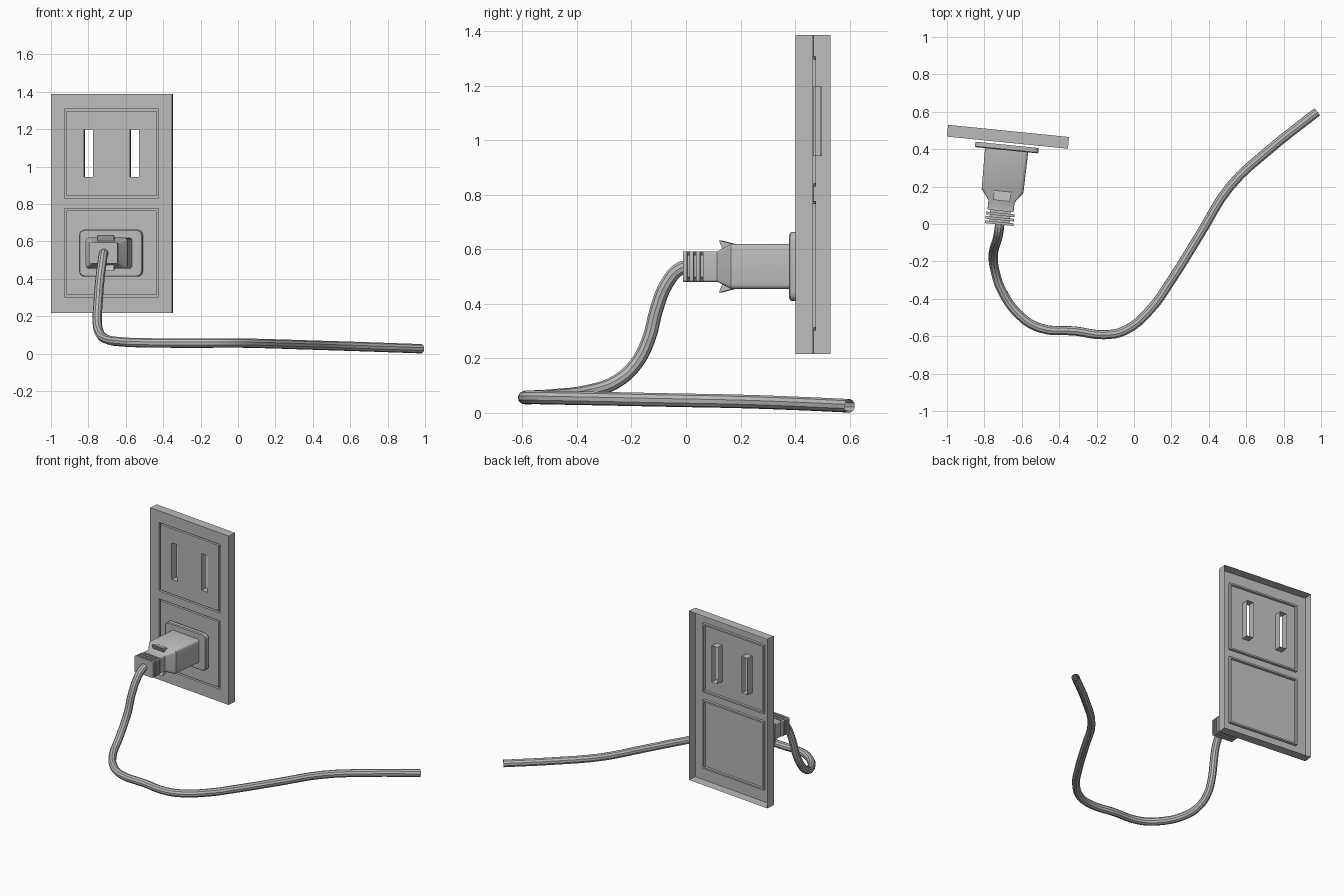
import bpy, bmesh, math
from mathutils import Matrix

cube = bpy.data.objects.get("Cube")
if cube:
    bpy.data.objects.remove(cube, do_unlink=True)

grey = bpy.data.materials.new("light grey plastic")
grey.use_nodes = True
colour = (0.5, 0.5, 0.5, 1)
grey.diffuse_color = colour
grey.node_tree.nodes["Principled BSDF"].inputs["Base Color"].default_value = colour

# The outlet and plug share a frame: origin on the plate's front, turned slightly
FRAME = Matrix.Translation((-0.677, 0.435, 0)) @ Matrix.Rotation(-0.1, 4, 'Z')
PLUG_Z = 0.537


def finish(name, bm, smooth=False):
    bmesh.ops.remove_doubles(bm, verts=bm.verts, dist=1e-5)
    bmesh.ops.recalc_face_normals(bm, faces=bm.faces)
    mesh = bpy.data.meshes.new(name)
    bm.to_mesh(mesh)
    bm.free()
    mesh.materials.append(grey)
    obj = bpy.data.objects.new(name, mesh)
    bpy.context.collection.objects.link(obj)
    obj.matrix_world = FRAME
    if smooth:
        smooth_shade(obj)
    return obj


def smooth_shade(obj):
    bpy.ops.object.select_all(action='DESELECT')
    obj.select_set(True)
    bpy.context.view_layer.objects.active = obj
    bpy.ops.object.shade_smooth_by_angle(angle=math.radians(35))


def rounded_rect(hw, hh, r, steps=4):
    pts = []
    for k, (sx, sz) in enumerate([(1, 1), (-1, 1), (-1, -1), (1, -1)]):
        for i in range(steps + 1):
            a = (k + i / steps) * math.pi / 2
            pts.append((sx * (hw - r) + r * math.cos(a), sz * (hh - r) + r * math.sin(a)))
    return pts


def loft(name, sections, smooth=True):
    """Skin rounded rectangles given as (y, half width, half height, radius)."""
    bm = bmesh.new()
    rings = [[bm.verts.new((x, y, PLUG_Z + z)) for x, z in rounded_rect(hw, hh, r)]
             for y, hw, hh, r in sections]
    for a, b in zip(rings, rings[1:]):
        for i in range(len(a)):
            j = (i + 1) % len(a)
            bm.faces.new((a[i], a[j], b[j], b[i]))
    bm.faces.new(rings[0])
    bm.faces.new(rings[-1])
    return finish(name, bm, smooth)


# Wall plate: thin sheet with rim, grooved panels and open slot sleeves
PANELS = [(0.302, 0.777), (0.831, 1.307)]
PANEL_HW, GROOVE, GROOVE_DEPTH = 0.253, 0.011, 0.017
SLOTS = [(-0.148, -0.1), (0.1, 0.148)]
SLOT_Z = (0.943, 1.197)
RIM, SLEEVE = 0.063, 0.05
xs = sorted([-0.325, 0.325, -PANEL_HW, PANEL_HW, GROOVE - PANEL_HW, PANEL_HW - GROOVE]
            + [x for s in SLOTS for x in s])
zs = sorted([0.216, 1.387, *SLOT_Z]
            + [z for lo, hi in PANELS for z in (lo, lo + GROOVE, hi - GROOVE, hi)])


def cell_depth(i, j):
    """Depth of a grid cell, and whether it carries a face."""
    if not (0 <= i < len(xs) - 1 and 0 <= j < len(zs) - 1):
        return RIM, False
    x, z = (xs[i] + xs[i + 1]) / 2, (zs[j] + zs[j + 1]) / 2
    if SLOT_Z[0] < z < SLOT_Z[1] and any(a < x < b for a, b in SLOTS):
        return SLEEVE, False
    for lo, hi in PANELS:
        if lo < z < hi and abs(x) < PANEL_HW:
            inner = lo + GROOVE < z < hi - GROOVE and abs(x) < PANEL_HW - GROOVE
            return (0 if inner else GROOVE_DEPTH), True
    return 0, True


bm = bmesh.new()


def quad(*pts):
    bm.faces.new([bm.verts.new(p) for p in pts])


for i in range(-1, len(xs) - 1):
    for j in range(-1, len(zs) - 1):
        d, solid = cell_depth(i, j)
        if solid:
            quad((xs[i], d, zs[j]), (xs[i + 1], d, zs[j]),
                 (xs[i + 1], d, zs[j + 1]), (xs[i], d, zs[j + 1]))
        # Side walls wherever neighbouring depths differ
        e = cell_depth(i + 1, j)[0]
        if e != d and j >= 0:
            x = xs[i + 1]
            quad((x, d, zs[j]), (x, e, zs[j]), (x, e, zs[j + 1]), (x, d, zs[j + 1]))
        e = cell_depth(i, j + 1)[0]
        if e != d and i >= 0:
            z = zs[j + 1]
            quad((xs[i], d, z), (xs[i], e, z), (xs[i + 1], e, z), (xs[i + 1], d, z))
finish("wall_plate", bm)

# Plug: flange, tapered body and ribbed strain relief
loft("plug_flange", [(-0.012, 0.17, 0.126, 0.03), (-0.036, 0.17, 0.126, 0.03),
                     (-0.041, 0.165, 0.121, 0.025)])
loft("plug_body", [(-0.04, 0.116, 0.083, 0.018), (-0.26, 0.112, 0.083, 0.018),
                   (-0.315, 0.07, 0.056, 0.008), (-0.367, 0.07, 0.056, 0.008)])
loft("strain_relief_core", [(-0.36, 0.055, 0.042, 0.008), (-0.438, 0.055, 0.042, 0.008)])
for n in range(3):
    y = -0.378 - n * 0.024
    loft(f"strain_relief_rib_{n + 1}", [(y, 0.077, 0.056, 0.008), (y - 0.014, 0.077, 0.056, 0.008)])

# Finger grips above and below the taper
for name, side in (("top_grip", 1), ("bottom_grip", -1)):
    bm = bmesh.new()
    for x in (-0.045, 0.045):
        for y, h in ((-0.255, 0.08), (-0.265, 0.084), (-0.312, 0.096), (-0.298, 0.064)):
            bm.verts.new((x, y, PLUG_Z + side * h))
    bmesh.ops.convex_hull(bm, input=bm.verts)
    finish(name, bm)

# Power cord: open tube along a smooth path
PATH = [(-0.715, 0.02, 0.537), (-0.72, -0.02, 0.53), (-0.728, -0.07, 0.475),
        (-0.74, -0.108, 0.38), (-0.748, -0.137, 0.27), (-0.753, -0.185, 0.178),
        (-0.742, -0.255, 0.115), (-0.71, -0.35, 0.08), (-0.61, -0.49, 0.062),
        (-0.5, -0.557, 0.058), (-0.316, -0.572, 0.056), (-0.16, -0.592, 0.056),
        (-0.05, -0.57, 0.057), (0.085, -0.46, 0.055), (0.2, -0.3, 0.052),
        (0.353, -0.055, 0.047), (0.513, 0.2, 0.042), (0.727, 0.4, 0.035),
        (0.98, 0.6, 0.026)]
curve = bpy.data.curves.new("power_cord", 'CURVE')
curve.dimensions = '3D'
curve.bevel_depth = 0.025
curve.bevel_resolution = 3
curve.resolution_u = 4
spline = curve.splines.new('BEZIER')
spline.bezier_points.add(len(PATH) - 1)
for point, co in zip(spline.bezier_points, PATH):
    point.co = co
    point.handle_left_type = point.handle_right_type = 'AUTO'
curve.materials.append(grey)
cord = bpy.data.objects.new("power_cord", curve)
bpy.context.collection.objects.link(cord)
bpy.ops.object.select_all(action='DESELECT')
cord.select_set(True)
bpy.context.view_layer.objects.active = cord
bpy.ops.object.convert(target='MESH')
smooth_shade(bpy.context.view_layer.objects.active)
